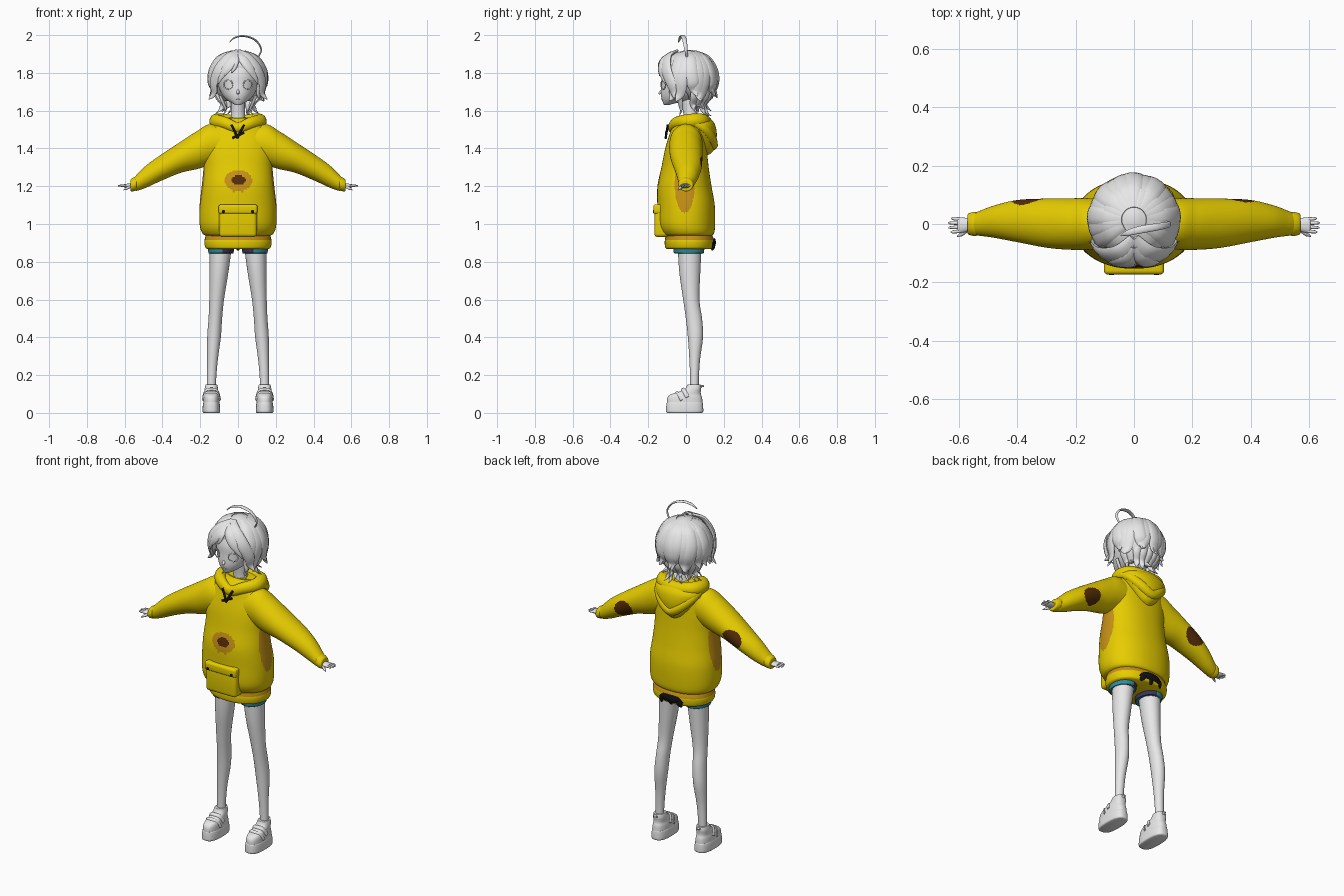
import bpy, bmesh, math, random
from mathutils import Vector as V

random.seed(4)

def mat(name, *rgb):
    m = bpy.data.materials.new(name)
    m.diffuse_color = (*rgb, 1)
    return m

GREY = mat("pale grey", .8, .8, .8)
YELLOW = mat("yellow", .8, .61, .0)
TAN = mat("tan", .58, .29, .008)
BROWN = mat("dark brown", .09, .026, .002)
BLACK = mat("black", .006, .006, .006)
TEAL = mat("teal", .03, .27, .36)
NAVY = mat("navy", .04, .036, .1)

def spline(rows, steps):
    """Catmull-Rom interpolation of equal-length tuples."""
    out, n = [], len(rows)
    for i in range(n - 1):
        p0, p1, p2, p3 = (rows[max(0, min(n - 1, i + k))] for k in (-1, 0, 1, 2))
        for j in range(steps):
            t = j / steps
            out.append(tuple(.5 * (2 * b + (c - a) * t + (2 * a - 5 * b + 4 * c - d) * t * t
                       + (3 * b - a - 3 * c + d) * t ** 3) for a, b, c, d in zip(p0, p1, p2, p3)))
    out.append(tuple(rows[-1]))
    return out

def skin(name, rings, mats, rule=None, loop=False):
    """Bridge rings of points into a smooth mesh; rule picks a material per face centre."""
    bm = bmesh.new()
    vs = [[bm.verts.new(p) for p in r] for r in rings]
    n = len(vs[0])
    for i in range(len(vs) if loop else len(vs) - 1):
        a, b = vs[i], vs[(i + 1) % len(vs)]
        for k in range(n):
            bm.faces.new((a[k], a[(k + 1) % n], b[(k + 1) % n], b[k]))
    if not loop:
        bm.faces.new(vs[0])
        bm.faces.new(vs[-1])
    bmesh.ops.recalc_face_normals(bm, faces=bm.faces)
    if rule:
        for f in bm.faces:
            f.material_index = rule(f.calc_center_median())
    return finish(name, bm, mats)

def finish(name, bm, mats):
    me = bpy.data.meshes.new(name)
    bm.to_mesh(me)
    bm.free()
    for m in mats:
        me.materials.append(m)
    me.shade_smooth()
    me.set_sharp_from_angle(angle=math.radians(45))
    ob = bpy.data.objects.new(name, me)
    bpy.context.collection.objects.link(ob)
    return ob

def loft(name, axis, rows, mats, rule=None, segs=32, steps=4, power=2.0):
    """Rows (position, centre1, centre2, radius1, radius2) along an axis."""
    ax = "xyz".index(axis)
    u, v = [i for i in range(3) if i != ax]
    rings = []
    for p, c1, c2, r1, r2 in spline(rows, steps):
        ring = []
        for k in range(segs):
            a = 2 * math.pi * k / segs
            c, s = math.cos(a), math.sin(a)
            q = [0, 0, 0]
            q[ax] = p
            q[u] = c1 + r1 * math.copysign(abs(c) ** (2 / power), c)
            q[v] = c2 + r2 * math.copysign(abs(s) ** (2 / power), s)
            ring.append(V(q))
        rings.append(ring)
    return skin(name, rings, mats, rule)

def tube(name, rows, mats, centre=V((0, .3, 1.2)), segs=10, steps=4, loop=False):
    """Rows (x, y, z, half width, half thickness); thickness points away from centre."""
    if loop:
        pts = spline([rows[-1]] + rows + rows[:2], steps)[steps:-steps - 1]
    else:
        pts = spline(rows, steps)
    rings, n = [], len(pts)
    for i, p in enumerate(pts):
        a, b = (pts[i - 1], pts[(i + 1) % n]) if loop else (pts[max(0, i - 1)], pts[min(n - 1, i + 1)])
        t = (V(b[:3]) - V(a[:3])).normalized()
        o = V(p[:3])
        w = t.cross(o - centre).normalized()
        d = w.cross(t)
        rings.append([o + w * p[3] * math.cos(q) + d * p[4] * math.sin(q)
                      for q in (2 * math.pi * k / segs for k in range(segs))])
    return skin(name, rings, mats, None, loop)

def box(name, lo, hi, bevel, mats):
    bm = bmesh.new()
    bmesh.ops.create_cube(bm, size=1)
    for v in bm.verts:
        v.co = V([(l + h) / 2 + c * (h - l) for l, h, c in zip(lo, hi, v.co)])
    bmesh.ops.bevel(bm, geom=bm.edges[:], offset=bevel, segments=4, affect='EDGES', profile=.5)
    return finish(name, bm, mats)

# Hoodie body with chest spot and side panels
def body_rule(c):
    d = math.hypot((c.x - .002) / .073, (c.z - 1.23) / .054)
    if c.y < 0:
        if math.hypot((c.x - .004) / .037, (c.z - 1.232) / .026) < 1:
            return 2
        if d < 1 or (abs(abs(c.x) - .022) < .007 and 1.168 < c.z < 1.2):
            return 1
    return int(abs(c.x) > .1 and math.hypot((c.y + .007) / .053, (c.z - 1.21) / .15) < 1)

loft("hoodie_body", "z", [
    (.935, 0, .012, .16, .115), (.95, 0, .01, .188, .138), (1.0, 0, .002, .203, .152),
    (1.1, 0, 0, .203, .152), (1.2, 0, -.008, .192, .143), (1.3, 0, -.005, .183, .125),
    (1.4, 0, 0, .185, .11), (1.48, 0, .008, .17, .094), (1.53, 0, .01, .13, .08),
    (1.56, 0, .02, .08, .06)], [YELLOW, TAN, BROWN], body_rule, 200, 12, 2.2)
loft("hoodie_hem", "z", [
    (.868, 0, .018, .163, .12), (.876, 0, .018, .173, .128), (.9, 0, .018, .178, .131),
    (.92, 0, .018, .176, .129), (.945, 0, .015, .17, .122)],
    [YELLOW, TAN], lambda c: int(c.z > .914), 64, 5, 2.2)

# Sleeves with elbow patches, cuffs and hands
def elbow_rule(s, px, pz):
    def rule(c):
        dx, dz = s * c.x - px, c.z - pz
        return int(c.y > .02 and math.hypot((dx * .9 - dz * .43) / .06, (dx * .43 + dz * .9) / .046) < 1)
    return rule

for s, side, patch in ((1, "left", (.357, 1.308)), (-1, "right", (.358, 1.32))):
    loft(side + "_sleeve", "x", [(s * x, *r) for x, *r in (
        (.05, 0, 1.43, .083, .09), (.15, 0, 1.42, .088, .108), (.22, 0, 1.39, .088, .1),
        (.3, .003, 1.355, .084, .083), (.4, .01, 1.302, .072, .07), (.48, .008, 1.255, .055, .06),
        (.53, .002, 1.222, .042, .045), (.55, 0, 1.212, .036, .034))],
        [YELLOW, BROWN], elbow_rule(s, *patch), 120, 16)
    loft(side + "_cuff", "x", [(s * x, 0, z, r, r * .9) for x, z, r in (
        (.535, 1.216, .03), (.54, 1.214, .041), (.555, 1.209, .04), (.568, 1.205, .035), (.57, 1.205, .025))],
        [YELLOW])
    loft(side + "_palm", "x", [(s * .55, 0, 1.203, .018, .012), (s * .575, -.003, 1.202, .024, .012),
        (s * .598, -.004, 1.202, .027, .01), (s * .604, -.004, 1.202, .024, .007)], [GREY], segs=16)
    for i, tip in enumerate((.628, .635, .636, .626)):
        y = -.024 + i * .0135
        tube(side + "_finger", [(s * .59, y, 1.202, .006, .006), (s * .615, y * 1.1, 1.203, .006, .006),
             (s * (tip - .003), y * 1.15, 1.202, .004, .004), (s * tip, y * 1.15, 1.202, .001, .001)], [GREY], segs=8, steps=2)
    tube(side + "_thumb", [(s * .57, -.018, 1.198, .008, .008), (s * .59, -.035, 1.188, .007, .007),
         (s * .606, -.042, 1.18, .002, .002)], [GREY], segs=8)

# Hood: collar roll, bag and drooping fold
tube("hood_collar", [(0, -.072, 1.51, .028, .024), (.07, -.052, 1.535, .032, .027), (.117, .01, 1.545, .037, .033),
     (.095, .08, 1.548, .038, .033), (0, .105, 1.54, .036, .032), (-.095, .08, 1.548, .038, .033),
     (-.117, .01, 1.545, .037, .033), (-.07, -.052, 1.535, .032, .027)],
     [YELLOW], V((0, .03, 1.5)), 16, 6, True)
loft("hood_bag", "z", [(1.365, 0, .105, .012, .012), (1.385, 0, .105, .045, .038), (1.43, 0, .1, .085, .058),
     (1.48, 0, .088, .12, .075), (1.53, 0, .072, .138, .08), (1.565, 0, .055, .1, .068)], [YELLOW], segs=40)
tube("hood_fold", [(.13, .04, 1.54, .02, .015), (.115, .1, 1.505, .024, .018), (.06, .14, 1.45, .026, .02),
     (0, .148, 1.415, .026, .02), (-.06, .14, 1.45, .026, .02), (-.115, .1, 1.505, .024, .018),
     (-.13, .04, 1.54, .02, .015)], [YELLOW], V((0, 0, 1.48)))

# Drawstring, pocket and black hem ornament
for a, b in (((-.035, -.096, 1.525), (0, -.108, 1.455)), ((.033, -.096, 1.525), (-.005, -.108, 1.455)),
             ((-.03, -.106, 1.455), (.033, -.106, 1.485))):
    tube("drawstring", [(*a, .006, .006), (*b, .007, .006)], [BLACK], segs=8)
box("pocket", (-.1, -.168, .93), (.1, -.09, 1.095), .02, [YELLOW])
box("pocket_flap", (-.103, -.173, 1.052), (.103, -.09, 1.104), .014, [YELLOW])
for s in (1, -1):
    loft("pocket_button", "y", [(-.175, s * .077, 1.066, .009, .009), (-.165, s * .077, 1.066, .01, .01)], [BLACK], segs=14)
tube("hem_ornament", [(-.085, .131, .89, .008, .004), (-.045, .145, .9, .02, .006), (0, .151, .903, .022, .007),
     (.045, .145, .9, .02, .006), (.085, .131, .89, .008, .004)], [BLACK], V((0, 0, .9)))
for x in (-.055, 0, .055):
    tube("hem_ornament_prong", [(x, .147, .9, .016, .006), (x * 1.1, .145, .878, .015, .006),
         (x * 1.2, .137, .862, .006, .004)], [BLACK], V((0, 0, .9)))

# Legs, shorts and shoes
for s, side in ((1, "left"), (-1, "right")):
    loft(side + "_leg", "z", [(z, s * x, y, a, b) for z, x, y, a, b in (
        (.1, .14, .045, .024, .024), (.17, .14, .045, .024, .023), (.28, .135, .046, .028, .028),
        (.4, .127, .05, .036, .04), (.5, .12, .042, .036, .043), (.6, .113, .028, .039, .043),
        (.75, .1, .02, .05, .056), (.9, .09, .02, .06, .064))], [GREY], segs=28)
    loft(side + "_shorts", "z", [(.845, s * .09, .015, .063, .073), (.85, s * .09, .015, .067, .08),
        (.89, s * .09, .015, .07, .084)], [TEAL, NAVY], lambda c: int(abs(c.x) < .085), 48)
    loft(side + "_shoe_sole", "z", [(z, s * .141, -.007, a, b) for z, a, b in (
        (0, .041, .09), (.006, .046, .098), (.03, .046, .098), (.05, .044, .096), (.055, .042, .094))],
        [GREY], segs=40, power=2.7)
    loft(side + "_shoe_upper", "z", [(z, s * .141, y, a, b) for z, y, a, b in (
        (.05, -.007, .043, .095), (.08, -.007, .042, .092), (.098, -.001, .039, .08),
        (.112, .02, .037, .058), (.13, .038, .035, .042), (.148, .042, .031, .036), (.15, .042, .028, .033))],
        [GREY], segs=36, power=2.5)
    for y, z in ((-.045, .106), (-.012, .124)):
        tube(side + "_shoe_strap", [(s * .141 - .044, y + .02, z - .04, .011, .004),
             (s * .141 - .03, y, z - .005, .011, .005), (s * .141, y - .006, z + .002, .011, .005),
             (s * .141 + .03, y, z - .005, .011, .005), (s * .141 + .044, y + .02, z - .04, .011, .004)],
             [GREY], V((s * .141, .03, .05)))
    tube(side + "_heel_tab", [(s * .141, .07, .13, .01, .005), (s * .141, .085, .143, .01, .005),
         (s * .141, .095, .14, .004, .003)], [GREY])

# Neck, head and face
loft("neck", "z", [(1.5, 0, .03, .055, .05), (1.57, 0, .025, .038, .038), (1.68, 0, .01, .036, .038)], [GREY])
loft("head", "z", [(1.63, 0, -.103, .01, .012), (1.638, 0, -.09, .028, .03), (1.66, 0, -.05, .062, .078),
     (1.69, 0, -.018, .087, .115), (1.74, 0, 0, .107, .13), (1.8, 0, .01, .118, .135),
     (1.86, 0, .015, .1, .11), (1.9, 0, .015, .05, .055)], [GREY], segs=48, steps=6)
tube("nose", [(0, -.12, 1.715, .006, .006), (0, -.137, 1.695, .008, .008), (0, -.146, 1.69, .003, .003)], [GREY])
tube("mouth", [(-.018, -.124, 1.664, .002, .002), (0, -.13, 1.662, .003, .003), (.018, -.124, 1.664, .002, .002)], [GREY])
for s in (1, -1):
    ring = [(s * .053 + .023 * math.cos(k * math.pi / 4), -.121 + .012 * s * math.cos(k * math.pi / 4),
             1.738 + .024 * math.sin(k * math.pi / 4), .002, .004) for k in range(8)]
    tube("eye_rim", ring, [GREY], V((s * .053, -.12, 1.738)), 6, 3, True)

# Hair cap
HC = V((0, .015, 1.77))
loft("hair_cap", "z", [(1.65, 0, .07, .075, .05), (1.7, 0, .056, .122, .085), (1.76, 0, .045, .142, .11),
     (1.82, 0, .02, .141, .134), (1.87, 0, .015, .115, .115), (1.9, 0, .015, .078, .082), (1.922, 0, .015, .012, .015)],
     [GREY], segs=48)

# Overlapping locks around the sides and back
def lock(name, deg, path, w):
    a = math.radians(deg)
    tube(name, [(r * math.sin(a + tw), .015 - r * math.cos(a + tw), z, w * k, .012 * k + .001)
                for r, z, k, tw in path], [GREY], HC)

for i in range(15):
    deg = 62 + i * 236 / 14
    end = 1.655 + random.uniform(-.012, .025)
    tw = random.uniform(-.2, .2)
    out = random.uniform(-.003, .003)
    lock("hair_lock", deg, [(.04, 1.91, .6, 0), (.1 + out, 1.88, .9, 0), (.14 + out, 1.815, 1, 0),
         (.146 + out, 1.75, 1, tw / 2), (.136, end + .035, .7, tw), (.152, end, .05, tw * 1.6)], .036)
for i in range(9):
    deg = 105 + i * 150 / 8
    end = 1.595 + random.uniform(-.015, .03)
    lock("nape_lock", deg, [(.12, 1.74, .8, 0), (.115, 1.68, 1, 0), (.085, 1.635, .8, 0),
         (.095, end + .01, .45, .08), (.12, end - .01, .05, .15)], .022)

# Parted bangs and side wisps
for s in (1, -1):
    tube("side_bang", [(0, -.05, 1.915, .02, .008), (s * .045, -.098, 1.885, .034, .013),
         (s * .1, -.105, 1.82, .036, .013), (s * .13, -.08, 1.745, .03, .011),
         (s * .128, -.065, 1.69, .018, .008), (s * .155, -.06, 1.66, .002, .002)], [GREY], HC)
    tube("front_bang", [(0, -.08, 1.905, .014, .008), (s * .028, -.12, 1.872, .027, .012),
         (s * .062, -.133, 1.825, .026, .01), (s * .092, -.122, 1.775, .014, .007),
         (s * .105, -.11, 1.74, .002, .002)], [GREY], HC)
    tube("neck_wisp", [(s * .095, -.03, 1.68, .012, .008), (s * .078, -.03, 1.64, .014, .008),
         (s * .065, -.025, 1.605, .009, .006), (s * .08, -.035, 1.575, .001, .001)], [GREY], HC)
for tx, tz in ((-.07, 1.785), (-.035, 1.8)):
    tube("centre_bang", [(-.005, -.09, 1.9, .012, .007), (tx * .3, -.132, 1.862, .016, .009),
         (tx * .6, -.142, 1.825, .012, .007), (tx, -.14, tz, .002, .002)], [GREY], HC)

# Curled strand above the crown
tube("crown_curl", [(.105, .005, 1.88, .005, .004), (.123, .0, 1.925, .009, .004), (.09, -.008, 1.975, .012, .005),
     (.03, -.018, 1.995, .013, .005), (-.02, -.03, 1.985, .01, .004), (-.045, -.04, 1.962, .002, .002)],
     [GREY], V((.04, -.015, 1.93)))
